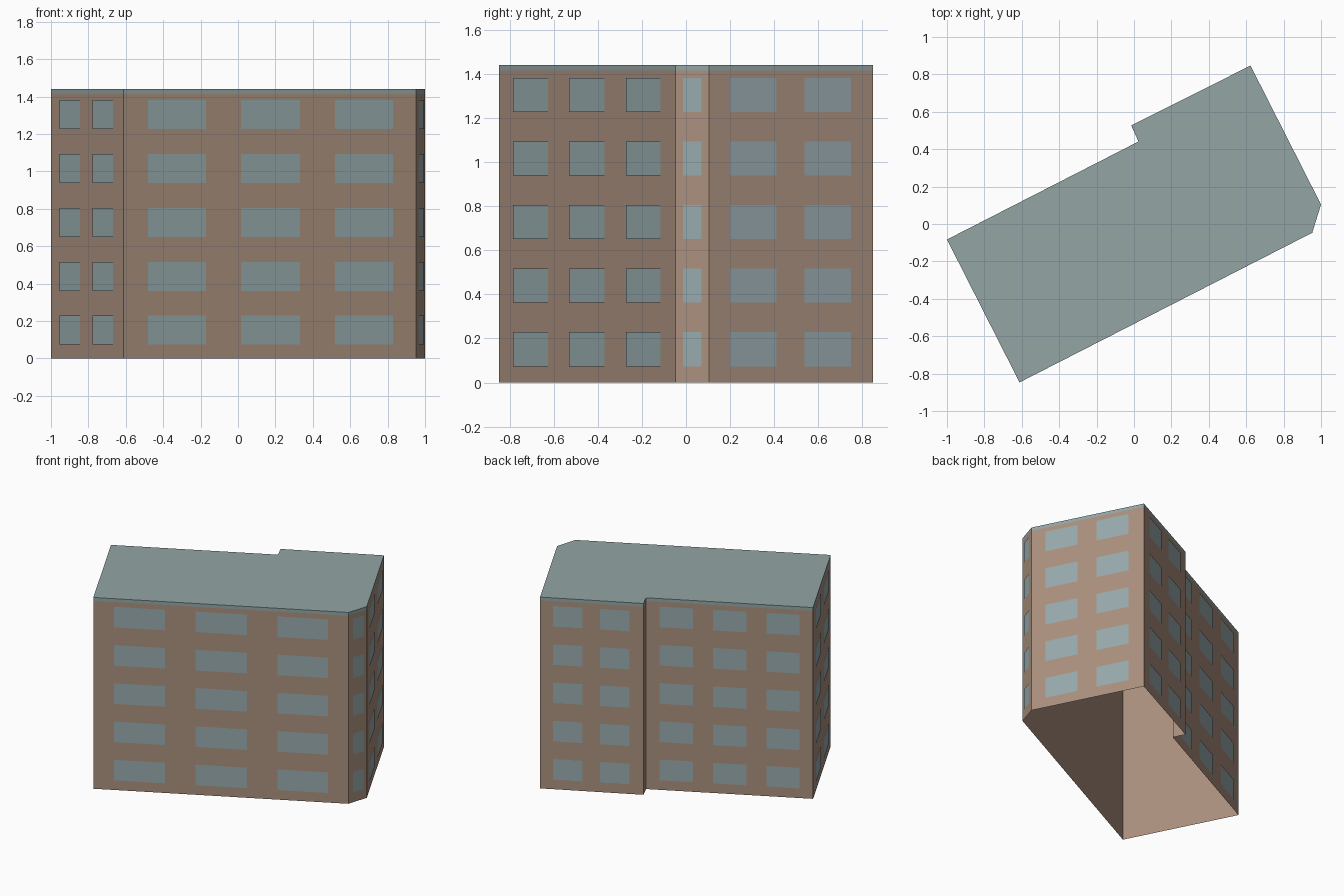
import bpy, bmesh
from mathutils import Vector

cube = bpy.data.objects.get("Cube")
if cube:
    bpy.data.objects.remove(cube, do_unlink=True)


def material(name, srgb):
    col = [(c / 255) ** 2.2 for c in srgb] + [1.0]
    mat = bpy.data.materials.new(name)
    mat.use_nodes = True
    mat.diffuse_color = col
    mat.node_tree.nodes["Principled BSDF"].inputs["Base Color"].default_value = col
    return mat


def add_object(name, bm, mat):
    mesh = bpy.data.meshes.new(name)
    bm.to_mesh(mesh)
    bm.free()
    mesh.materials.append(mat)
    obj = bpy.data.objects.new(name, mesh)
    bpy.context.collection.objects.link(obj)


def prism(name, outline, z0, z1, mat, capped):
    """Vertical walls around the outline, with optional caps."""
    bm = bmesh.new()
    low = [bm.verts.new((p.x, p.y, z0)) for p in outline]
    high = [bm.verts.new((p.x, p.y, z1)) for p in outline]
    for i in range(len(outline)):
        j = (i + 1) % len(outline)
        bm.faces.new((low[i], low[j], high[j], high[i]))
    if capped:
        bm.faces.new(high)
        bm.faces.new(low[::-1])
    add_object(name, bm, mat)


brick = material("brown wall", (168, 143, 125))
glass = material("blue grey glass", (150, 168, 171))
slate = material("grey green roof", (146, 163, 163))

# Footprint, counter-clockwise from the left corner
outline = [Vector(p) for p in (
    (-1, -.083), (-.612, -.847), (.953, -.047), (1, .104),
    (.623, .847), (-.015, .527), (.024, .441))]
EAVES, TOP = 1.415, 1.44

prism("walls", outline, 0, EAVES, brick, False)
prism("roof", outline, EAVES, TOP, slate, True)

# Window columns on each wall, as fractions of its length
pair = ((.125, .41), (.58, .865))
triple = ((.082, .281), (.4, .602), (.722, .92))
facades = {
    "right_end": (0, pair), "front": (1, triple),
    "corner": (2, ((.235, .79),)), "left_end": (3, pair),
    "back_wing": (4, pair), "back": (6, triple)}
FLOORS, PITCH, SILL, HEIGHT, PROUD = 5, .288, .074, .155, .004

for name, (index, columns) in facades.items():
    a, b = outline[index], outline[(index + 1) % len(outline)]
    run = (b - a).normalized()
    out = Vector((run.y, -run.x)) * PROUD
    bm = bmesh.new()
    for floor in range(FLOORS):
        z = SILL + floor * PITCH
        for start, end in columns:
            p, q = a.lerp(b, start) + out, a.lerp(b, end) + out
            corners = ((p, z), (q, z), (q, z + HEIGHT), (p, z + HEIGHT))
            bm.faces.new([bm.verts.new((c.x, c.y, h)) for c, h in corners])
    add_object(name + "_windows", bm, glass)
